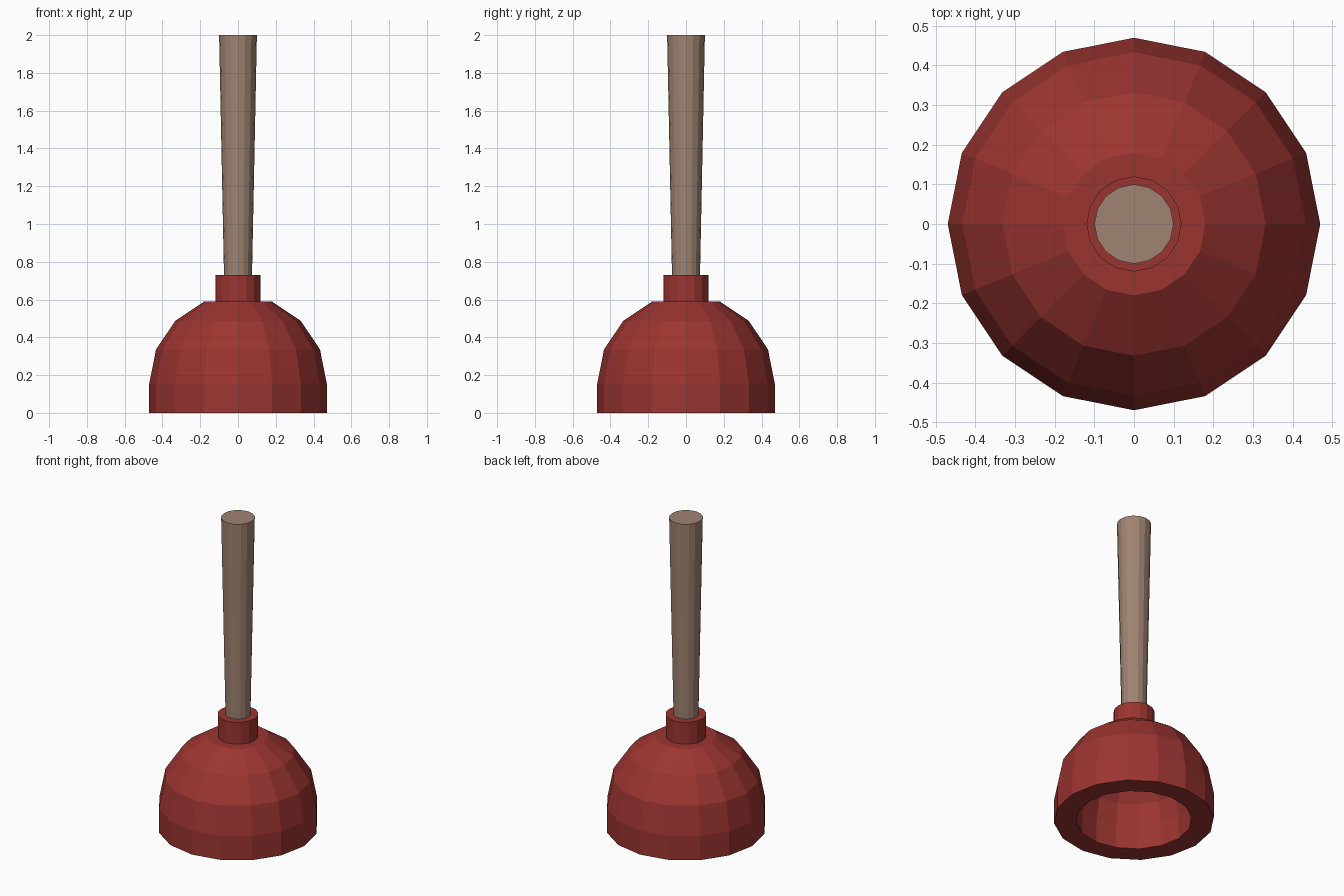
import bpy, bmesh
from math import cos, sin, tau

if "Cube" in bpy.data.objects:
    bpy.data.objects.remove(bpy.data.objects["Cube"])

SIDES = 16


def material(name, rgb):
    m = bpy.data.materials.new(name)
    m.diffuse_color = (*rgb, 1)
    m.use_nodes = True
    m.node_tree.nodes["Principled BSDF"].inputs["Base Color"].default_value = m.diffuse_color
    return m


def lathe(name, profile, mat):
    """Revolve (radius, z) points around z, capping both ends, flat shaded."""
    bm = bmesh.new()
    rings = [[bm.verts.new((r * cos(tau * i / SIDES), r * sin(tau * i / SIDES), z))
              for i in range(SIDES)] for r, z in profile]
    for a, b in zip(rings, rings[1:]):
        for i in range(SIDES):
            j = (i + 1) % SIDES
            bm.faces.new((a[i], a[j], b[j], b[i]))
    bm.faces.new(rings[0][::-1])
    bm.faces.new(rings[-1])
    bmesh.ops.recalc_face_normals(bm, faces=bm.faces[:])
    mesh = bpy.data.meshes.new(name)
    bm.to_mesh(mesh)
    bm.free()
    mesh.materials.append(mat)
    obj = bpy.data.objects.new(name, mesh)
    bpy.context.collection.objects.link(obj)
    return obj


def dome(radius, cap, base=0.155):
    """Straight skirt, then a faceted quarter circle ending in a flat cap."""
    arc = [(radius * cos(tau * k / 16), base + radius * sin(tau * k / 16)) for k in (1, 2)]
    return [(radius, 0), (radius, base),
            (radius * 0.924, base + radius * 0.383), arc[1],
            (cap, base + radius * 0.924)]


red = material("red_rubber", (0.33, 0.035, 0.03))
wood = material("wood", (0.35, 0.23, 0.17))

# Hollow rubber cup: inner surface from its ceiling to the rim, then the outer shell
lathe("rubber_cup", dome(0.34, 0.13)[::-1] + dome(0.47, 0.18), red)

# Collar holding the handle
lathe("collar", [(0.12, 0.57), (0.12, 0.73)], red)

# Tapered wooden handle
lathe("handle", [(0.072, 0.62), (0.1, 2.0)], wood)
